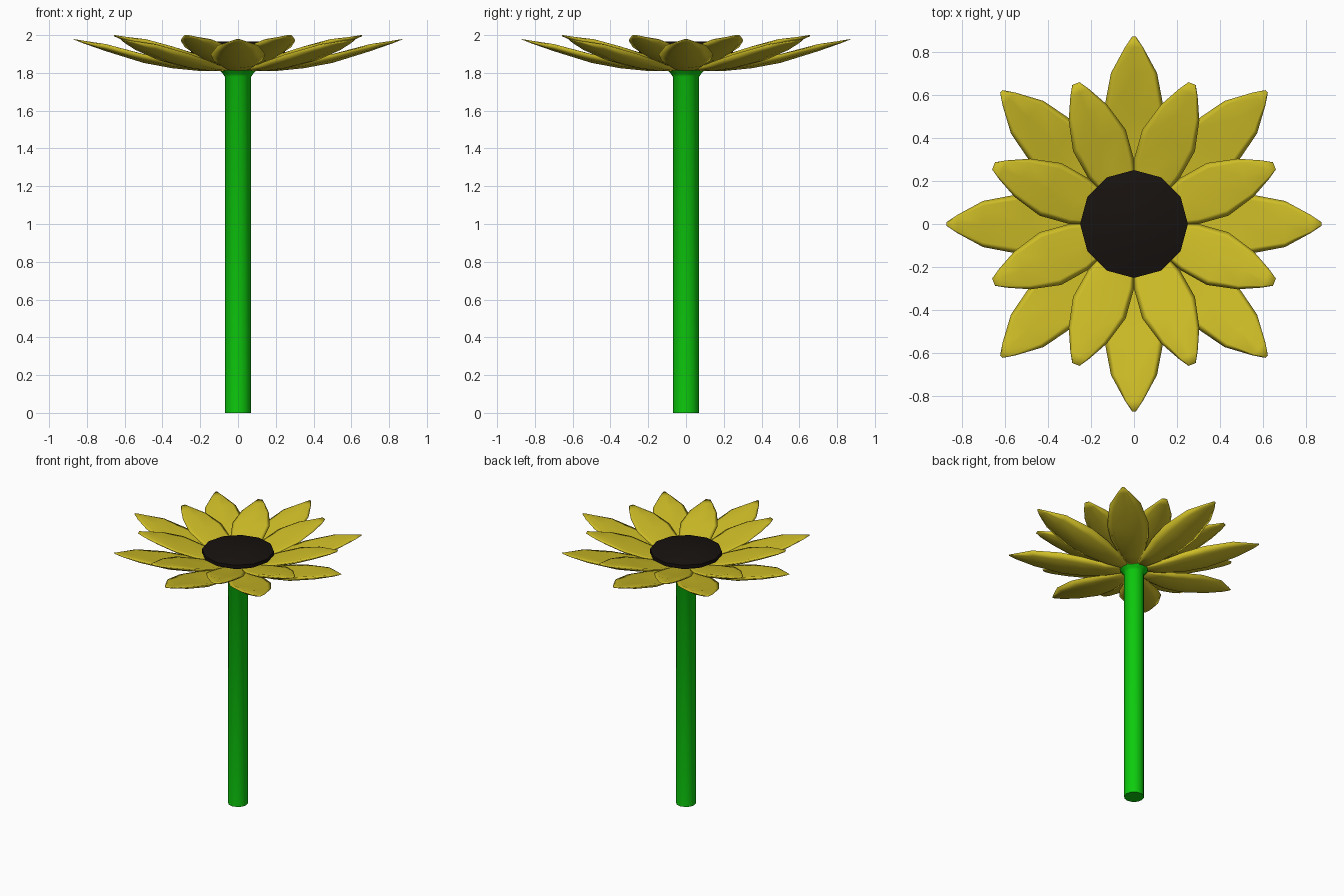
import bpy, bmesh, math

if "Cube" in bpy.data.objects:
    bpy.data.objects.remove(bpy.data.objects["Cube"])


def material(name, rgb):
    m = bpy.data.materials.new(name)
    m.diffuse_color = (*rgb, 1)
    m.use_nodes = True
    m.node_tree.nodes["Principled BSDF"].inputs["Base Color"].default_value = m.diffuse_color
    return m


GREEN = material("stem_green", (0.004, 0.6, 0.004))
YELLOW = material("petal_yellow", (0.62, 0.51, 0.02))
DARK = material("seed_brown", (0.0085, 0.006, 0.005))


def loft(name, rings, mat, angle):
    """Skin closed rings of equal length, with capped ends."""
    bm = bmesh.new()
    loops = [[bm.verts.new(p) for p in ring] for ring in rings]
    n = len(loops[0])
    for a, b in zip(loops, loops[1:]):
        for i in range(n):
            j = (i + 1) % n
            bm.faces.new((a[i], a[j], b[j], b[i]))
    bm.faces.new(loops[0][::-1])
    bm.faces.new(loops[-1])
    bmesh.ops.recalc_face_normals(bm, faces=bm.faces)
    mesh = bpy.data.meshes.new(name)
    bm.to_mesh(mesh)
    bm.free()
    mesh.materials.append(mat)
    ob = bpy.data.objects.new(name, mesh)
    bpy.context.collection.objects.link(ob)
    bpy.ops.object.select_all(action='DESELECT')
    ob.select_set(True)
    bpy.context.view_layer.objects.active = ob
    bpy.ops.object.shade_smooth_by_angle(angle=math.radians(angle))
    return ob


def turned(name, profile, mat, angle, sides=12):
    rings = [[(r * math.cos(i * math.tau / sides), r * math.sin(i * math.tau / sides), z)
              for i in range(sides)] for r, z in profile]
    return loft(name, rings, mat, angle)


def petal_section(x, z, w):
    """Cupped cross-section: t across the width, h up the thickness."""
    thick = min(0.028, 0.3 * w)
    section = [(-1, 0.5), (-0.65, 0), (0, 0), (0.65, 0),
               (1, 0.5), (0.8, 0.95), (0, 1), (-0.8, 0.95)]
    cup = 1.5 * w * w
    return [(x, t * w, z + cup * t * t + h * thick) for t, h in section]


def petal_ring(name, profile, start):
    first = loft(name, [petal_section(*p) for p in profile], YELLOW, 180)
    for i in range(8):
        ob = first if i == 0 else first.copy()
        if i:
            bpy.context.collection.objects.link(ob)
        ob.name = f"{name}_{i + 1}"
        ob.rotation_euler.z = math.radians(start + 45 * i)


# Stem with flared collar under the petals
turned("stem", [(0.07, 0), (0.07, 1.78), (0.08, 1.795), (0.115, 1.83), (0.10, 1.88)], GREEN, 35)

# Petals: (distance from centre, underside height, half width)
petal_ring("outer_petal", [(0.05, 1.812, 0.03), (0.2, 1.81, 0.085), (0.35, 1.825, 0.13),
                           (0.5, 1.853, 0.145), (0.7, 1.915, 0.107), (0.82, 1.957, 0.042),
                           (0.87, 1.977, 0.008)], 0)
petal_ring("inner_petal", [(0.05, 1.835, 0.03), (0.15, 1.842, 0.07), (0.28, 1.862, 0.115),
                           (0.42, 1.897, 0.132), (0.56, 1.943, 0.096), (0.66, 1.976, 0.046),
                           (0.705, 1.994, 0.018)], 22.5)

# Shallow domed seed disc
turned("seed_disc", [(0.18, 1.87), (0.25, 1.905), (0.25, 1.932), (0.12, 1.966)], DARK, 40)
